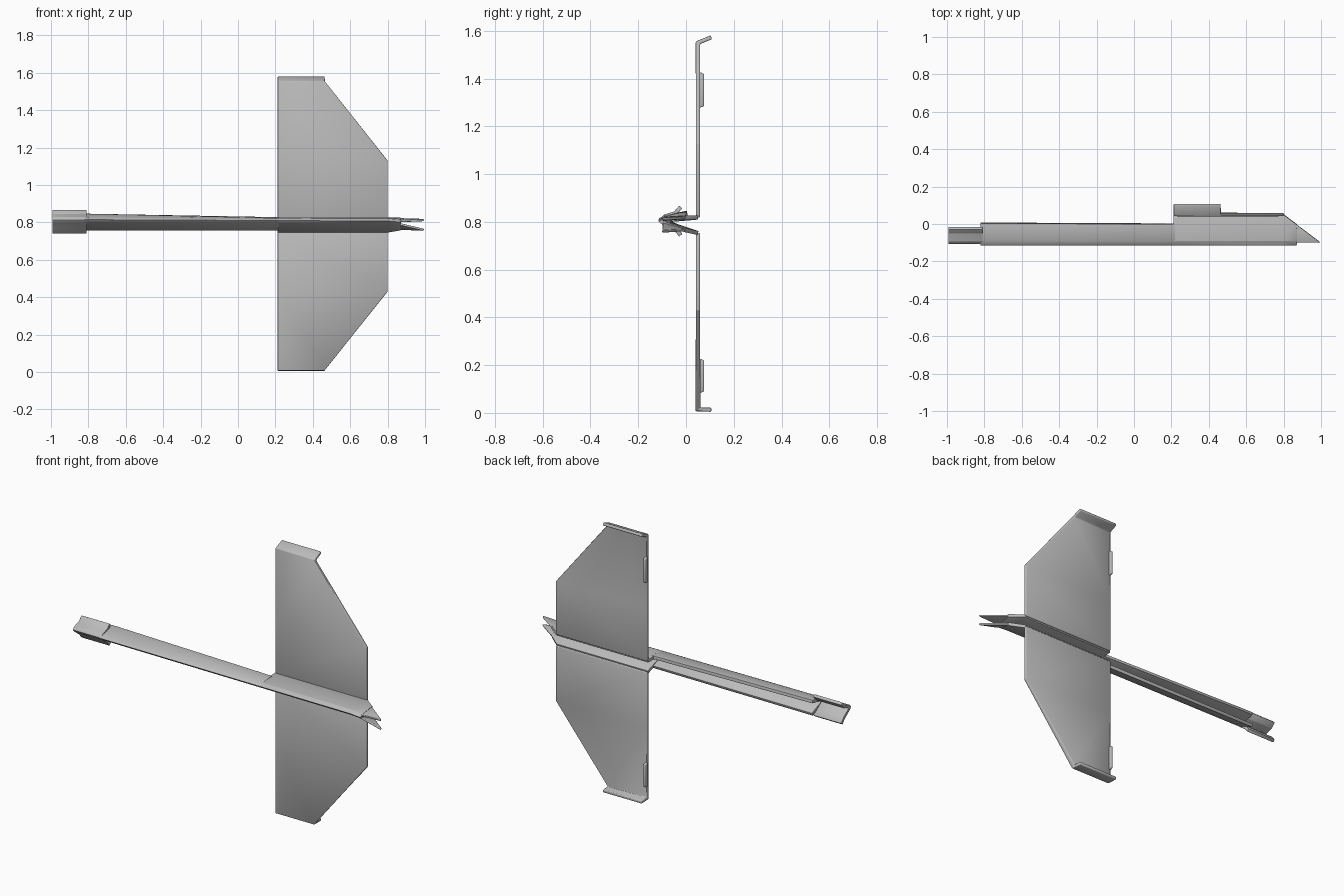
import bpy, math

cube = bpy.data.objects.get("Cube")
if cube:
    bpy.data.objects.remove(cube, do_unlink=True)

# Single grey sheet material
grey = bpy.data.materials.new("sheet_grey")
grey.use_nodes = True
colour = (0.5, 0.5, 0.5, 1.0)
grey.diffuse_color = colour
grey.node_tree.nodes["Principled BSDF"].inputs["Base Color"].default_value = colour

THICK = 0.017


def sheet(name, rows, thick=THICK):
    """Loft rows of points into a thin folded sheet with softened edges."""
    n = len(rows[0])
    verts = [p for row in rows for p in row]
    faces = [(i * n + j, i * n + j + 1, (i + 1) * n + j + 1, (i + 1) * n + j)
             for i in range(len(rows) - 1) for j in range(n - 1)]
    mesh = bpy.data.meshes.new(name)
    mesh.from_pydata(verts, [], faces)
    mesh.materials.append(grey)
    ob = bpy.data.objects.new(name, mesh)
    bpy.context.collection.objects.link(ob)
    solid = ob.modifiers.new("thickness", "SOLIDIFY")
    solid.thickness = thick
    solid.offset = 0
    solid.use_even_offset = True
    bevel = ob.modifiers.new("soft_edges", "BEVEL")
    bevel.width = 0.004
    bevel.segments = 2
    bevel.limit_method = "ANGLE"
    bevel.angle_limit = math.radians(25)
    bpy.ops.object.select_all(action="DESELECT")
    ob.select_set(True)
    bpy.context.view_layer.objects.active = ob
    bpy.ops.object.shade_smooth_by_angle(angle=math.radians(40))
    return ob


def body_row(x, y_edge, z_up, z_fold, z_low):
    """Cross-section of the folded keel: upper edge, rounded fold, lower edge."""
    return [(x, y_edge, z_up), (x, -0.088, z_fold + 0.006), (x, -0.099, z_fold),
            (x, -0.088, z_fold - 0.009), (x, y_edge, z_low)]


# Long folded keel, behind the wings and between them
sheet("rear_body", [body_row(-0.82, 0.005, 0.838, 0.813, 0.764),
                    body_row(0.22, 0.0, 0.819, 0.808, 0.764)])
sheet("wing_body", [body_row(0.21, 0.05, 0.818, 0.808, 0.753),
                    body_row(0.80, 0.05, 0.818, 0.805, 0.753),
                    body_row(0.87, -0.003, 0.817, 0.800, 0.765)])

# Tail end with its edges flared outward
tail = [(-0.022, 0.862), (-0.045, 0.836), (-0.088, 0.822), (-0.097, 0.813),
        (-0.088, 0.803), (-0.045, 0.772), (-0.022, 0.744)]
sheet("flared_tail", [[(x, y, z) for y, z in tail] for x in (-0.992, -0.81)])

# Split nose points
for name, z_edge, z_fold, z_tip in (("upper_nose", 0.817, 0.806, 0.812),
                                    ("lower_nose", 0.765, 0.791, 0.760)):
    sheet(name, [[(0.865, 0.0, z_edge), (0.865, -0.098, z_fold)],
                 [(0.99, -0.093, z_tip), (0.995, -0.099, z_tip)]], 0.012)

# Wings with bent tips: each row is (y, z, front x)
upper = [(0.05, 0.818, 0.80), (0.05, 1.13, 0.80), (0.05, 1.55, 0.465), (0.106, 1.573, 0.463)]
lower = [(0.05, 0.753, 0.80), (0.05, 0.43, 0.80), (0.05, 0.015, 0.465), (0.106, 0.013, 0.463)]
for name, rows in (("upper_wing", upper), ("lower_wing", lower)):
    sheet(name, [[(0.212, y, z), (x, y, z)] for y, z, x in rows])

# Small bent tabs on the trailing edges
for name, z0, z1 in (("upper_tab", 1.275, 1.43), ("lower_tab", 0.08, 0.23)):
    sheet(name, [[(0.217, 0.05, z0), (0.217, 0.05, z1)],
                 [(0.217, 0.076, z0 + 0.01), (0.217, 0.076, z1 - 0.01)]], 0.014)
